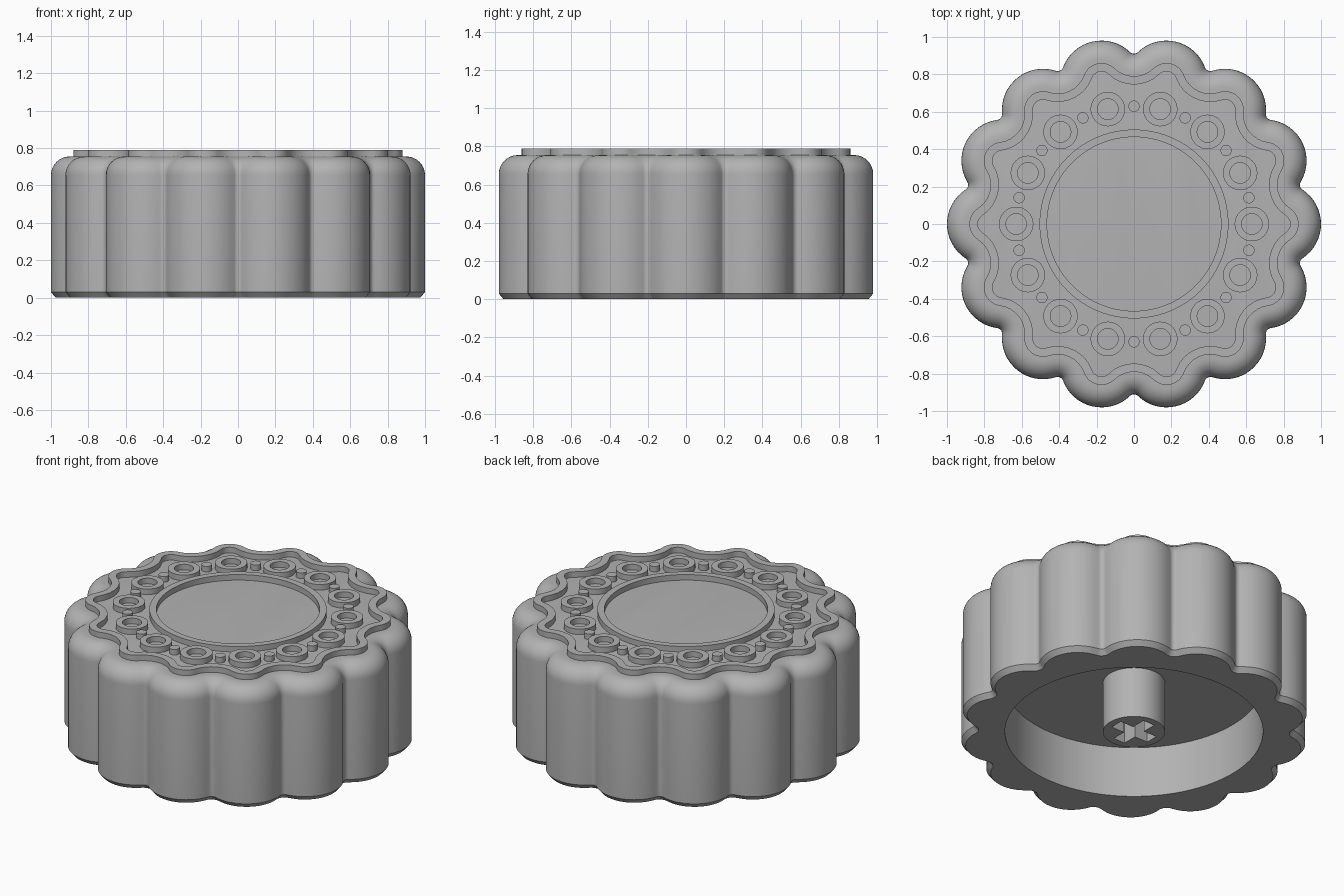
import bpy, bmesh
from math import sin, cos, pi, sqrt, atan2

if "Cube" in bpy.data.objects:
    bpy.data.objects.remove(bpy.data.objects["Cube"], do_unlink=True)

grey = bpy.data.materials.new("light_grey")
grey.use_nodes = True
grey.diffuse_color = (0.45, 0.45, 0.45, 1)
grey.node_tree.nodes["Principled BSDF"].inputs["Base Color"].default_value = grey.diffuse_color

LOBES = 14
HALF = pi / LOBES
LOBE_DIST, LOBE_RAD, FILLET = 0.78, 0.22, 0.03
TOP, RAISED = 0.755, 0.79


def scallop(inset):
    """Scalloped outline: lobe arcs joined by concave fillets, offset inwards."""
    valley = LOBE_DIST * cos(HALF) + sqrt((LOBE_RAD + FILLET) ** 2 - (LOBE_DIST * sin(HALF)) ** 2)
    fx, fy = valley * cos(HALF), valley * sin(HALF)
    turn = atan2(fy, fx - LOBE_DIST)
    pts = []
    for k in range(LOBES):
        a = 2 * HALF * k
        local = []
        for i in range(17):
            t = turn * (i / 8 - 1)
            r = LOBE_RAD - inset
            local.append((LOBE_DIST + r * cos(t), r * sin(t)))
        for i in range(1, 8):
            t = turn + pi + (2 * HALF - 2 * turn) * i / 8 + 0
            # sweep from one lobe tangent to the next, through the valley
            t = turn + pi + 2 * (HALF - turn) * i / 8
            r = FILLET + inset
            local.append((fx + r * cos(t), fy + r * sin(t)))
        pts += [(x * cos(a) - y * sin(a), x * sin(a) + y * cos(a)) for x, y in local]
    return pts


def circle(radius, n=96):
    return [(radius * cos(2 * pi * i / n), radius * sin(2 * pi * i / n)) for i in range(n)]


def loft(name, sections, closed=False, place=(0, 0, 0)):
    """Skin a stack of (outline, height) loops; cap the ends or close into a ring."""
    bm = bmesh.new()
    loops = [[bm.verts.new((x, y, z)) for x, y in pts] for pts, z in sections]
    n = len(loops[0])
    pairs = list(zip(loops, loops[1:]))
    if closed:
        pairs.append((loops[-1], loops[0]))
    else:
        bm.faces.new(loops[0])
        bm.faces.new(loops[-1])
    for low, high in pairs:
        for i in range(n):
            j = (i + 1) % n
            bm.faces.new((low[i], low[j], high[j], high[i]))
    bmesh.ops.recalc_face_normals(bm, faces=bm.faces)
    mesh = bpy.data.meshes.new(name)
    bm.to_mesh(mesh)
    bm.free()
    mesh.materials.append(grey)
    ob = bpy.data.objects.new(name, mesh)
    ob.location = place
    bpy.context.collection.objects.link(ob)
    return ob


def smooth(ob):
    bpy.ops.object.select_all(action='DESELECT')
    ob.select_set(True)
    bpy.context.view_layer.objects.active = ob
    bpy.ops.object.shade_smooth_by_angle(angle=0.5)


def tube(name, outer, inner, low, high, place=(0, 0, 0), n=96):
    return loft(name, [(circle(outer, n), low), (circle(outer, n), high),
                       (circle(inner, n), high), (circle(inner, n), low)], True, place)


# Body: cavity, chamfered foot, straight scalloped wall, rounded shoulder
foot = scallop(0.025)
mouth = []
for x, y in foot:
    a = atan2(y, x)
    mouth.append((0.735 * cos(a), 0.735 * sin(a)))
sections = [(mouth, 0.32), (mouth, 0), (foot, 0), (scallop(0), 0.03)]
for i in range(9):
    a = pi / 2 * i / 8
    sections.append((scallop(0.1 * (1 - cos(a))), TOP - 0.1 * (1 - sin(a))))
parts = [loft("body", sections)]

# Raised scalloped rim and central ring
outer, inner = scallop(0.12), scallop(0.165)
parts.append(loft("scalloped_rim", [(outer, TOP - 0.01), (outer, RAISED),
                                    (inner, RAISED), (inner, TOP - 0.01)], True))
parts.append(tube("central_ring", 0.505, 0.465, TOP - 0.01, RAISED))

# Small rings with studs between them
for k in range(LOBES):
    a = 2 * HALF * k
    parts.append(tube("small_ring", 0.092, 0.055, TOP - 0.01, RAISED,
                      (0.63 * cos(a), 0.63 * sin(a), 0), 40))
    a += HALF
    parts.append(loft("stud", [(circle(0.03, 24), TOP - 0.01), (circle(0.03, 24), RAISED)],
                      place=(0.63 * cos(a), 0.63 * sin(a), 0)))

# Mounting stem with a cross-shaped socket
stem = loft("stem", [(circle(0.177, 64), 0), (circle(0.177, 64), 0.33)])
arm, w = 0.132, 0.04
cross = []
for c, s in ((1, 0), (0, 1), (-1, 0), (0, -1)):
    cross += [(x * c - y * s, x * s + y * c) for x, y in ((arm, -w), (arm, w), (w, w))]
cutter = loft("socket_cutter", [(cross, -0.1), (cross, 0.25)])
cutter.hide_render = True
cut = stem.modifiers.new("socket", 'BOOLEAN')
cut.operation, cut.object, cut.solver = 'DIFFERENCE', cutter, 'EXACT'
bpy.context.view_layer.objects.active = stem
bpy.ops.object.modifier_apply(modifier="socket")
bpy.data.objects.remove(cutter, do_unlink=True)
parts.append(stem)

for ob in parts:
    smooth(ob)
